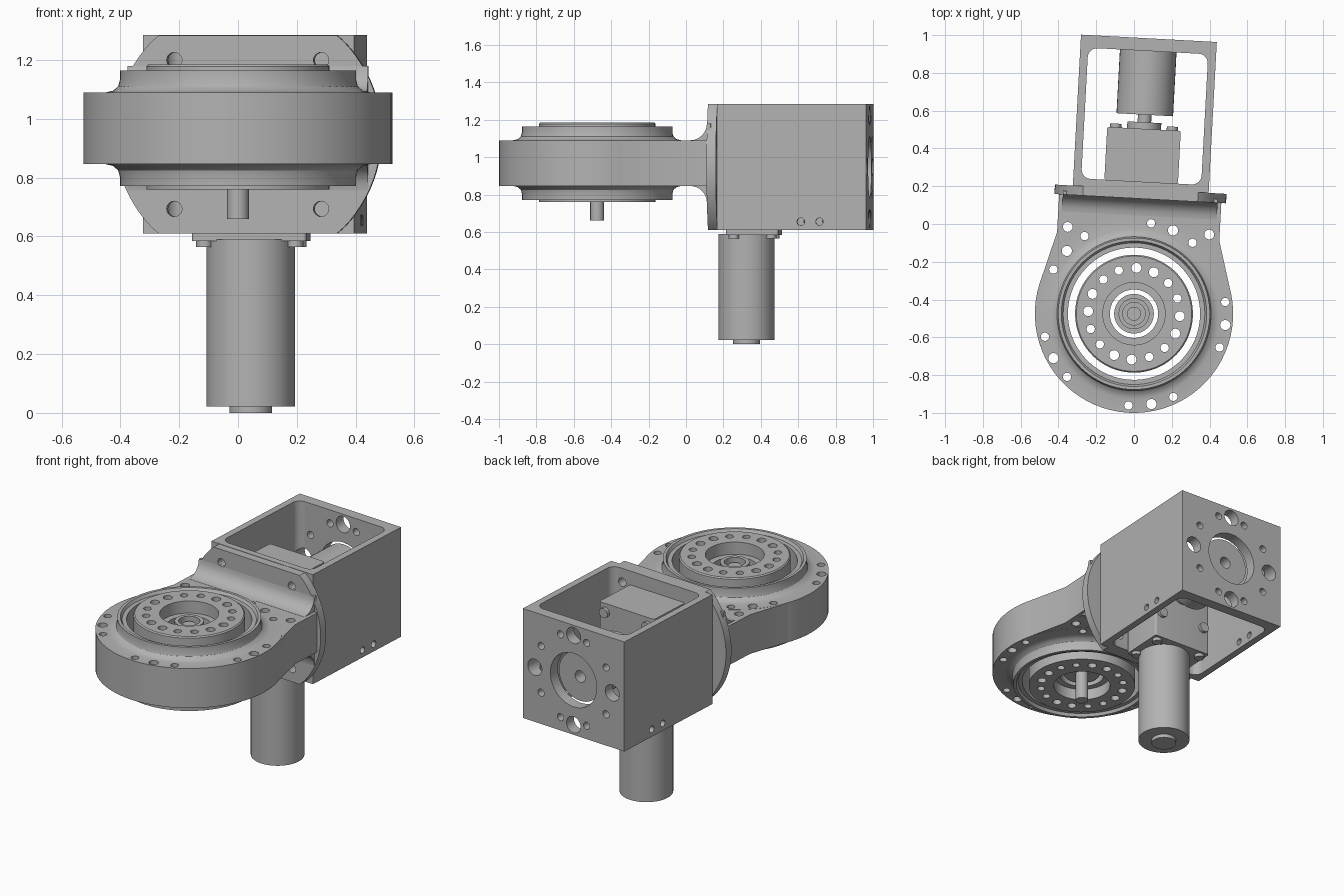
import bpy, bmesh, math
from mathutils import Matrix, Vector

if "Cube" in bpy.data.objects:
    bpy.data.objects.remove(bpy.data.objects["Cube"], do_unlink=True)

GREY = 0.45
metal = bpy.data.materials.new("machined_grey")
metal.use_nodes = True
metal.diffuse_color = (GREY, GREY, GREY, 1)
metal.node_tree.nodes["Principled BSDF"].inputs["Base Color"].default_value = (GREY, GREY, GREY, 1)

# Everything is built around the disc axis, then placed with a slight yaw
PLACE = Matrix.Translation((0, -0.475, 0)) @ Matrix.Rotation(math.radians(-3.1), 4, 'Z')
AXIS_Z = 0.947
parts = []


def finish(name, bm):
    bmesh.ops.recalc_face_normals(bm, faces=bm.faces)
    mesh = bpy.data.meshes.new(name)
    bm.to_mesh(mesh)
    bm.free()
    mesh.materials.append(metal)
    obj = bpy.data.objects.new(name, mesh)
    bpy.context.collection.objects.link(obj)
    parts.append(obj)
    return obj


def add_cyl(bm, r, a, b, seg=40):
    a, b = Vector(a), Vector(b)
    turn = (b - a).to_track_quat('Z', 'Y').to_matrix().to_4x4()
    bmesh.ops.create_cone(bm, cap_ends=True, segments=seg, radius1=r, radius2=r,
                          depth=(b - a).length, matrix=Matrix.Translation((a + b) / 2) @ turn)


def cylinders(name, specs, seg=40):
    bm = bmesh.new()
    for r, a, b in specs:
        add_cyl(bm, r, a, b, seg)
    return finish(name, bm)


def block(name, lo, hi, bevel=0.0, axis=2):
    bm = bmesh.new()
    lo, hi = Vector(lo), Vector(hi)
    size = hi - lo
    bmesh.ops.create_cube(bm, size=1, matrix=Matrix.Translation((lo + hi) / 2) @ Matrix.Diagonal((*size, 1)))
    if bevel:
        edges = [e for e in bm.edges
                 if abs((e.verts[0].co - e.verts[1].co)[axis]) > 1e-4]
        bmesh.ops.bevel(bm, geom=edges, offset=bevel, segments=6, profile=0.5, affect='EDGES')
    return finish(name, bm)


def lathe(name, profile, seg=72):
    bm = bmesh.new()
    vs = [bm.verts.new((r, 0, z)) for r, z in profile]
    edges = [bm.edges.new((vs[i], vs[i - 1])) for i in range(len(vs))]
    bmesh.ops.spin(bm, geom=vs + edges, cent=(0, 0, 0), axis=(0, 0, 1),
                   angle=2 * math.pi, steps=seg, use_duplicate=False)
    bmesh.ops.remove_doubles(bm, verts=bm.verts, dist=1e-5)
    return finish(name, bm)


def prism(name, outline, shift):
    bm = bmesh.new()
    face = bm.faces.new([bm.verts.new(p) for p in outline])
    out = bmesh.ops.extrude_face_region(bm, geom=[face])
    bmesh.ops.translate(bm, vec=shift, verts=[g for g in out["geom"] if isinstance(g, bmesh.types.BMVert)])
    return finish(name, bm)


def cut(target, cutter):
    mod = target.modifiers.new("cut", 'BOOLEAN')
    mod.operation, mod.solver, mod.object = 'DIFFERENCE', 'EXACT', cutter
    bpy.context.view_layer.objects.active = target
    bpy.ops.object.modifier_apply(modifier=mod.name)


def discard(cutter):
    parts.remove(cutter)
    bpy.data.objects.remove(cutter, do_unlink=True)


def polar(r, deg):
    return r * math.cos(math.radians(deg)), r * math.sin(math.radians(deg))


# Bearing housing: flange with coved collars, mirrored above and below
MID = 0.968
upper = [(0.525, 0.122), (0.45, 0.122), (0.425, 0.128), (0.408, 0.143), (0.402, 0.165),
         (0.402, 0.197), (0.385, 0.197), (0.375, 0.18), (0.35, 0.18)]
housing = lathe("bearing_housing",
                [(r, MID + z) for r, z in upper] + [(r, MID - z) for r, z in reversed(upper)])

# Neck joining the housing to the bracket
arc = [polar(0.45, a) for a in range(10, 171, 8)]
outline = [(-0.515, 0.08), (-0.5, 0.16), (-0.43, 0.41), (-0.43, 0.62),
           (0.43, 0.62), (0.43, 0.41), (0.5, 0.16), (0.515, 0.08)]
neck = prism("neck", [(x, y, 0.847) for x, y in outline + arc], (0, 0, 0.242))

# Bolt holes: five groups of three around the rim, and one at each neck corner
specs = []
for group in range(5):
    for k in (-1, 0, 1):
        x, y = polar(0.487, 68 + 72 * group + 14.4 * k)
        specs.append((0.022 if k else 0.027, (x, y, 0.6), (x, y, 1.4)))
specs += [(0.026, (s * 0.375, 0.44, 0.6), (s * 0.375, 0.44, 1.4)) for s in (-1, 1)]
holes = cylinders("rim_hole_cutter", specs, 20)
cut(housing, holes)
cut(neck, holes)
discard(holes)

# Coved fillets where the neck meets the mounting flange
for name, s in (("upper_neck_fillet", 1), ("lower_neck_fillet", -1)):
    cove = [(0.52 + 0.09 * math.sin(t * math.pi / 12), 0.122 + 0.09 * (1 - math.cos(t * math.pi / 12)))
            for t in range(7)]
    cove += [(0.63, 0.212), (0.63, 0.1), (0.52, 0.1)]
    prism(name, [(-0.41, y, MID + s * z) for y, z in cove], (0.82, 0, 0))

# Mounting flange: disc clipped flat at top and bottom
rim = []
for a in range(0, 360, 4):
    x, z = polar(0.455, a)
    rim.append((x, 0.61, AXIS_Z + max(-0.336, min(0.336, z))))
seen = []
for p in rim:
    flat = abs(abs(p[2] - AXIS_Z) - 0.336) < 1e-6
    if not (flat and abs(p[0]) < 0.28):
        seen.append(p)
flange = prism("mounting_flange", seen, (0, 0.05, 0))

# Open bracket box
box = block("bracket_box", (-0.36, 0.66, 0.61), (0.36, 1.46, 1.285))
hollow = block("hollow_cutter", (-0.318, 0.7, 0.5), (0.318, 1.393, 1.4), bevel=0.05)
cut(box, hollow)
discard(hollow)

# Flange screws run through the front wall; side walls have two small holes each
specs = [(0.026, (sx * 0.25, 0.5, AXIS_Z + sz * 0.253), (sx * 0.25, 0.75, AXIS_Z + sz * 0.253))
         for sx in (-1, 1) for sz in (-1, 1)]
front_holes = cylinders("front_hole_cutter", specs, 24)
cut(flange, front_holes)
cut(box, front_holes)
discard(front_holes)

specs = [(0.02, (s * 0.3, y, 0.655), (s * 0.4, y, 0.655)) for s in (-1, 1) for y in (1.11, 1.21)]
back = [(0.165, 0, 0)] + [(0.05, *polar(0.275, a)) for a in range(0, 360, 90)]
back += [(0.022, *polar(0.272, a + d)) for a in (0, 180) for d in (-70, -32, 32, 70)]
specs += [(r, (x, 1.3, AXIS_Z + z), (x, 1.6, AXIS_Z + z)) for r, x, z in back]
wall_holes = cylinders("wall_hole_cutter", specs, 32)
cut(box, wall_holes)
discard(wall_holes)

# Rotating hub with ring of holes
hub = lathe("rotating_hub", [(0.312, 0.76), (0.312, 1.178), (0.305, 1.185), (0.165, 1.185), (0.165, 1.11),
                             (0.128, 1.11), (0.128, 0.83), (0.165, 0.83), (0.165, 0.76)])
specs = []
for i in range(16):
    x, y = polar(0.243, i * 22.5)
    specs.append((0.026 if i % 4 in (0, 3) else 0.022, (x, y, 0.6), (x, y, 1.4)))
hub_holes = cylinders("hub_hole_cutter", specs, 20)
cut(hub, hub_holes)
discard(hub_holes)

# Centre sleeve and drive shaft
lathe("centre_sleeve", [(0.105, 0.84), (0.105, 1.09), (0.082, 1.09), (0.082, 1.14),
                        (0.06, 1.14), (0.06, 1.05), (0.03, 1.05), (0.03, 0.84)], 40)
cylinders("drive_shaft", [(0.037, (0, 0, 0.66), (0, 0, 1.12))], 24)

# Right-angle gearbox with its screws
block("gearbox", (-0.195, 0.7, 0.585), (0.195, 0.98, 1.2), bevel=0.012)
bolts = [(0.03, (sx * 0.15, 0.97, AXIS_Z + sz * 0.2), (sx * 0.15, 1.0, AXIS_Z + sz * 0.2))
         for sx in (-1, 1) for sz in (-1, 1)]
bolts += [(0.028, (sx * 0.155, 0.84 + sy * 0.1, 0.565), (sx * 0.155, 0.84 + sy * 0.1, 0.6))
          for sx in (-1, 1) for sy in (-1, 1)]
cylinders("gearbox_screws", bolts, 16)

# Output boss, shaft and horizontal drum
drum = cylinders("output_drum", [(0.15, (0, 1.055, AXIS_Z), (0, 1.4, AXIS_Z))])
bore = cylinders("drum_bore_cutter", [(0.036, (0, 1.3, AXIS_Z), (0, 1.6, AXIS_Z))], 20)
cut(drum, bore)
discard(bore)
cylinders("output_boss", [(0.09, (0, 0.97, AXIS_Z), (0, 1.015, AXIS_Z))])
cylinders("output_shaft", [(0.036, (0, 1.0, AXIS_Z), (0, 1.07, AXIS_Z))], 20)

# Motor hanging below the gearbox
cylinders("motor_body", [(0.15, (0, 0.8, 0.022), (0, 0.8, 0.59))], 48)
cylinders("motor_end_cap", [(0.072, (0, 0.8, 0), (0, 0.8, 0.03))], 32)

# Place the parts and smooth the round surfaces
bpy.ops.object.select_all(action='DESELECT')
for obj in parts:
    obj.matrix_world = PLACE
    obj.select_set(True)
bpy.context.view_layer.objects.active = parts[0]
bpy.ops.object.shade_smooth_by_angle(angle=math.radians(30))
